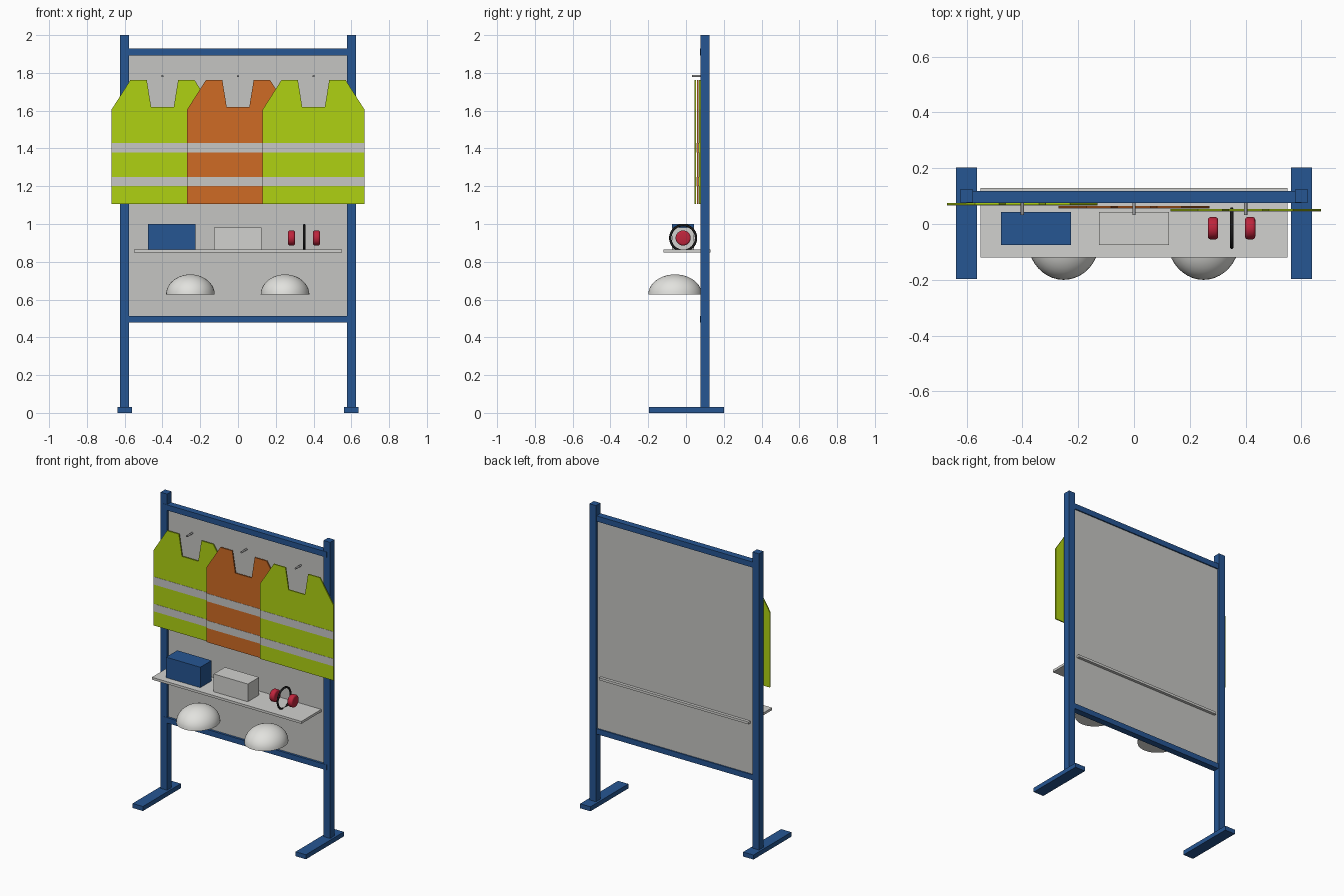
import bpy, bmesh, math
from mathutils import Matrix

if "Cube" in bpy.data.objects:
    bpy.data.objects.remove(bpy.data.objects["Cube"])


def material(name, rgb):
    m = bpy.data.materials.new(name)
    m.diffuse_color = (*rgb, 1)
    m.use_nodes = True
    m.node_tree.nodes["Principled BSDF"].inputs["Base Color"].default_value = m.diffuse_color
    return m


BLUE = material("blue", (0.019, 0.092, 0.29))
PANEL = material("panel_grey", (0.56, 0.56, 0.54))
LIGHT = material("light_grey", (0.64, 0.64, 0.62))
WHITE = material("off_white", (0.76, 0.76, 0.73))
SILVER = material("reflective_silver", (0.57, 0.57, 0.56))
STEEL = material("peg_grey", (0.35, 0.35, 0.35))
LIME = material("lime", (0.43, 0.64, 0.006))
ORANGE = material("orange", (0.62, 0.145, 0.018))
RED = material("red", (0.52, 0.018, 0.045))
BLACK = material("black", (0.01, 0.01, 0.01))


def finish(name, bm, mat, smooth=False):
    bmesh.ops.recalc_face_normals(bm, faces=bm.faces[:])
    me = bpy.data.meshes.new(name)
    bm.to_mesh(me)
    bm.free()
    me.materials.append(mat)
    ob = bpy.data.objects.new(name, me)
    bpy.context.collection.objects.link(ob)
    if smooth:
        bpy.context.view_layer.objects.active = ob
        ob.select_set(True)
        bpy.ops.object.shade_smooth_by_angle(angle=math.radians(40))
        ob.select_set(False)
    return ob


def box(name, mat, x0, x1, y0, y1, z0, z1):
    bm = bmesh.new()
    bmesh.ops.create_cube(bm, size=1)
    for v in bm.verts:
        v.co.x = x0 if v.co.x < 0 else x1
        v.co.y = y0 if v.co.y < 0 else y1
        v.co.z = z0 if v.co.z < 0 else z1
    return finish(name, bm, mat)


def rod(name, mat, centre, radius, length, axis, bevel=0.0, sides=24):
    bm = bmesh.new()
    bmesh.ops.create_cone(bm, cap_ends=True, segments=sides, radius1=radius,
                          radius2=radius, depth=length)
    if bevel:
        rims = [e for e in bm.edges if abs(e.verts[0].co.z - e.verts[1].co.z) < 1e-6]
        bmesh.ops.bevel(bm, geom=rims, offset=bevel, segments=3, profile=0.5,
                        affect='EDGES')
    turn = Matrix.Rotation(math.pi / 2, 4, axis)
    bm.transform(Matrix.Translation(centre) @ turn)
    return finish(name, bm, mat, True)


# Frame: posts and feet on both sides, two cross rails
for side, s in (("left", -1), ("right", 1)):
    x = 0.6 * s
    box(side + "_post", BLUE, x - 0.024, x + 0.024, 0.077, 0.124, 0.02, 2.0)
    box(side + "_foot", BLUE, x - 0.038, x + 0.038, -0.197, 0.202, 0.0, 0.03)
for name, z0, z1 in (("bottom_rail", 0.478, 0.514), ("top_rail", 1.893, 1.93)):
    box(name, BLUE, -0.6, 0.6, 0.075, 0.118, z0, z1)

# Back panel and the shelf passing through it
box("back_panel", PANEL, -0.58, 0.58, 0.09, 0.11, 0.495, 1.91)
box("shelf", LIGHT, -0.55, 0.55, -0.12, 0.129, 0.848, 0.864)

# Boxes on the shelf
box("blue_box", BLUE, -0.477, -0.225, -0.075, 0.043, 0.864, 1.0)
box("light_box", LIGHT, -0.126, 0.125, -0.075, 0.043, 0.864, 0.982)

# Hanging vests with two reflective bands and a peg each
half = [(0.27, 1.105), (0.27, 1.605), (0.17, 1.762), (0.083, 1.762), (0.06, 1.62)]
outline = half + [(-x, z) for x, z in reversed(half)]
vests = (("left", -0.4, 0.072, LIME), ("middle", 0.0, 0.061, ORANGE),
         ("right", 0.4, 0.05, LIME))
for label, cx, y, mat in vests:
    bm = bmesh.new()
    face = bm.faces.new([bm.verts.new((cx + x, y - 0.004, z)) for x, z in outline])
    ext = bmesh.ops.extrude_face_region(bm, geom=[face])
    for v in ext["geom"]:
        if isinstance(v, bmesh.types.BMVert):
            v.co.y += 0.008
    if face.is_valid and len(bm.faces) == len(outline) + 1:
        bm.faces.new(list(face.verts))
    finish(label + "_vest", bm, mat)
    for n, (z0, z1) in enumerate(((1.2, 1.25), (1.378, 1.43))):
        box(f"{label}_vest_band_{n + 1}", SILVER, cx - 0.27, cx + 0.27,
            y - 0.0055, y - 0.003, z0, z1)
    rod(label + "_peg", STEEL, (cx, 0.065, 1.783), 0.006, 0.064, 'X', sides=12)

# Ear defenders: two cups and a ring band
for side, x in (("left", 0.283), ("right", 0.416)):
    rod(side + "_ear_cup", RED, (x, -0.015, 0.926), 0.04, 0.037, 'Y', 0.01, 32)
bm = bmesh.new()
R, r, N, M = 0.068, 0.0065, 40, 10
rings = []
for i in range(N):
    a = 2 * math.pi * i / N
    ring = []
    for j in range(M):
        b = 2 * math.pi * j / M
        d = R + r * math.cos(b)
        ring.append(bm.verts.new((0.35 + r * math.sin(b), -0.015 + d * math.cos(a),
                                  0.926 + d * math.sin(a))))
    rings.append(ring)
for i in range(N):
    p, q = rings[i], rings[(i + 1) % N]
    for j in range(M):
        k = (j + 1) % M
        bm.faces.new((p[j], p[k], q[k], q[j]))
finish("ear_defender_band", bm, BLACK, True)

# Helmets: flattened half domes below the shelf
for side, x in (("left", -0.252), ("right", 0.249)):
    bm = bmesh.new()
    bmesh.ops.create_uvsphere(bm, u_segments=40, v_segments=20, radius=1)
    cut = bmesh.ops.bisect_plane(bm, geom=bm.verts[:] + bm.edges[:] + bm.faces[:],
                                 dist=1e-4, plane_co=(0, 0, 0), plane_no=(0, 0, 1),
                                 clear_inner=True)
    bmesh.ops.holes_fill(bm, edges=[e for e in bm.edges if e.is_boundary], sides=0)
    bm.transform(Matrix.Translation((x, -0.058, 0.626))
                 @ Matrix.Diagonal((0.129, 0.142, 0.107, 1)))
    finish(side + "_helmet", bm, WHITE, True)
